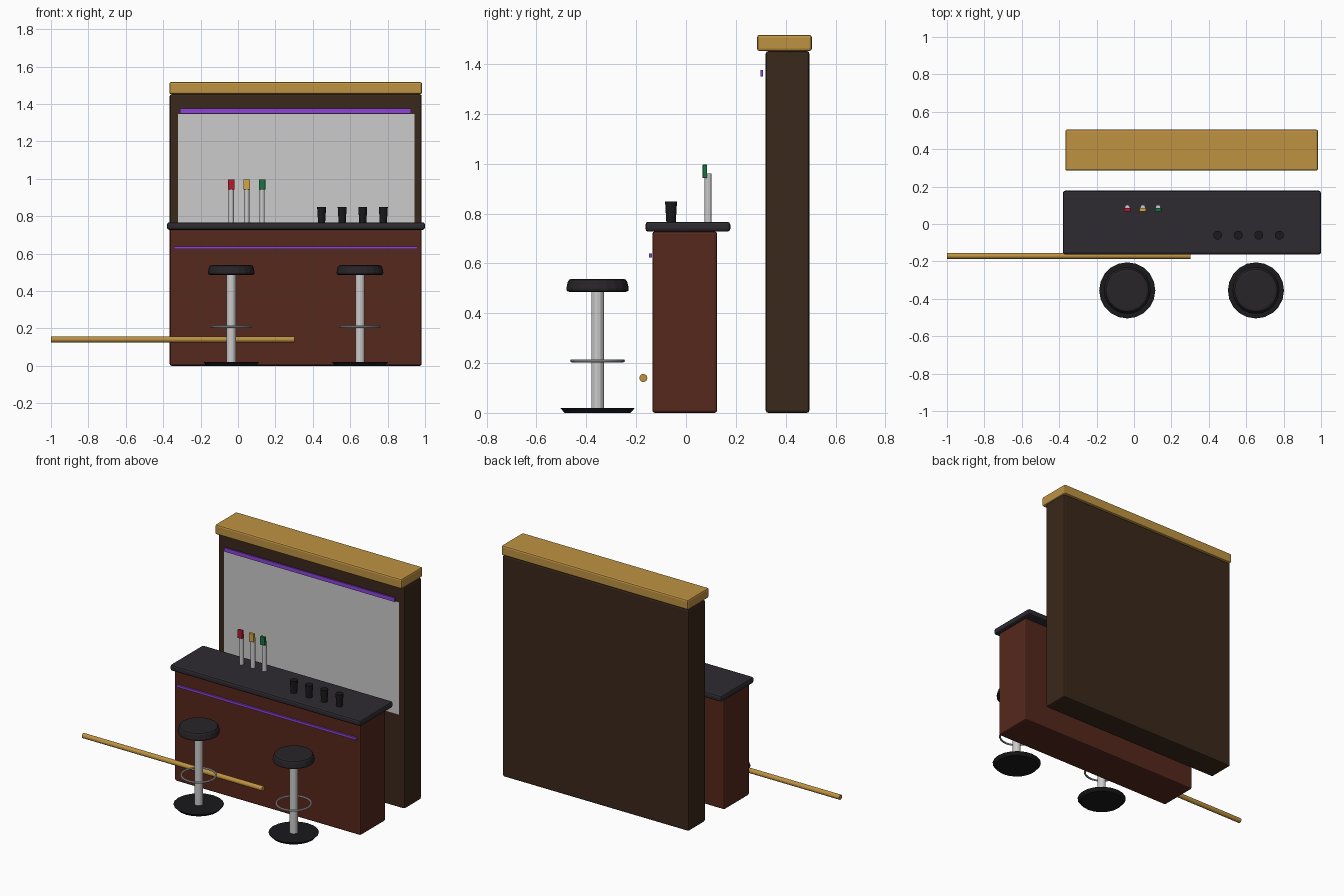
import bpy
import math

if "Cube" in bpy.data.objects:
    bpy.data.objects.remove(bpy.data.objects["Cube"])


def mat(name, r, g, b):
    m = bpy.data.materials.new(name)
    m.diffuse_color = (r, g, b, 1)
    m.use_nodes = True
    m.node_tree.nodes["Principled BSDF"].inputs["Base Color"].default_value = m.diffuse_color
    return m


MAHOGANY = mat("mahogany", 0.093, 0.021, 0.012)
DARK_WOOD = mat("dark_wood", 0.042, 0.021, 0.011)
BRASS = mat("brass", 0.52, 0.29, 0.055)
STONE = mat("stone", 0.027, 0.024, 0.030)
LEATHER = mat("leather", 0.021, 0.018, 0.022)
BLACK = mat("black", 0.010, 0.010, 0.012)
NEON = mat("neon", 0.27, 0.06, 0.70)
RED = mat("red", 0.45, 0.01, 0.03)
YELLOW = mat("yellow", 0.65, 0.38, 0.06)
GREEN = mat("green", 0.01, 0.17, 0.06)


def finish(name, material, bevel=0, segments=2):
    ob = bpy.context.object
    ob.name = name
    if material:
        ob.data.materials.append(material)
    if bevel:
        b = ob.modifiers.new("bevel", "BEVEL")
        b.width = bevel
        b.segments = segments
        b.limit_method = "ANGLE"
        b.angle_limit = math.radians(40)
    return ob


def box(name, x, y, z, material, bevel=0):
    """Box from (min, max) ranges on each axis."""
    bpy.ops.mesh.primitive_cube_add(size=1, location=[sum(r) / 2 for r in (x, y, z)])
    bpy.context.object.scale = [r[1] - r[0] for r in (x, y, z)]
    bpy.ops.object.transform_apply(location=False, rotation=False, scale=True)
    return finish(name, material, bevel)


def cone(name, x, y, z0, z1, r0, r1, material=None, sides=16, bevel=0):
    """Upright cylinder or cone between two heights."""
    bpy.ops.mesh.primitive_cone_add(vertices=sides, radius1=r0, radius2=r1,
                                    depth=z1 - z0, location=(x, y, (z0 + z1) / 2))
    return finish(name, material, bevel)


# Counter
box("counter_body", (-0.365, 0.982), (-0.135, 0.125), (0, 0.728), MAHOGANY, 0.01)
box("counter_top", (-0.38, 1.0), (-0.163, 0.178), (0.727, 0.767), STONE, 0.012)
box("counter_light", (-0.343, 0.96), (-0.148, -0.137), (0.624, 0.639), NEON)

# Back wall with mirror, light and cornice
box("back_wall", (-0.365, 0.982), (0.32, 0.495), (0, 1.452), DARK_WOOD, 0.01)
box("cornice", (-0.367, 0.984), (0.285, 0.505), (1.452, 1.517), BRASS, 0.01)
box("wall_light", (-0.31, 0.925), (0.298, 0.309), (1.35, 1.375), NEON)
bpy.ops.mesh.primitive_plane_add(size=1, location=(0.311, 0.316, 0.978),
                                 rotation=(math.pi / 2, 0, 0))
bpy.context.object.scale = (1.266, 0.735, 1)
finish("mirror", None)

# Foot rail
bpy.ops.mesh.primitive_cylinder_add(vertices=16, radius=0.016, depth=1.303,
                                    location=(-0.3485, -0.171, 0.14),
                                    rotation=(0, math.pi / 2, 0))
finish("foot_rail", BRASS)

# Bar stools
for i, x in enumerate((-0.036, 0.652), 1):
    y = -0.355
    cone(f"stool_base_{i}", x, y, 0, 0.02, 0.132, 0.15, BLACK, 20)
    cone(f"stool_post_{i}", x, y, 0.02, 0.49, 0.025, 0.025, None, 12)
    cone(f"stool_seat_{i}", x, y, 0.486, 0.538, 0.128, 0.117, LEATHER, 20, 0.013)
    bpy.ops.mesh.primitive_torus_add(location=(x, y, 0.209), major_radius=0.104,
                                     minor_radius=0.006, major_segments=24,
                                     minor_segments=8)
    bpy.ops.object.shade_smooth_by_angle()
    finish(f"stool_foot_ring_{i}", None)

# Beer taps
for i, (x, m) in enumerate(((-0.036, RED), (0.047, YELLOW), (0.129, GREEN)), 1):
    cone(f"tap_post_{i}", x, 0.089, 0.76, 0.96, 0.014, 0.014, None, 12)
    box(f"tap_handle_{i}", (x - 0.017, x + 0.017), (0.067, 0.085), (0.942, 0.996), m, 0.002)

# Glasses
for i in range(4):
    cone(f"glass_{i + 1}", 0.447 + 0.11 * i, -0.06, 0.765, 0.849, 0.019, 0.024, BLACK, 12)
